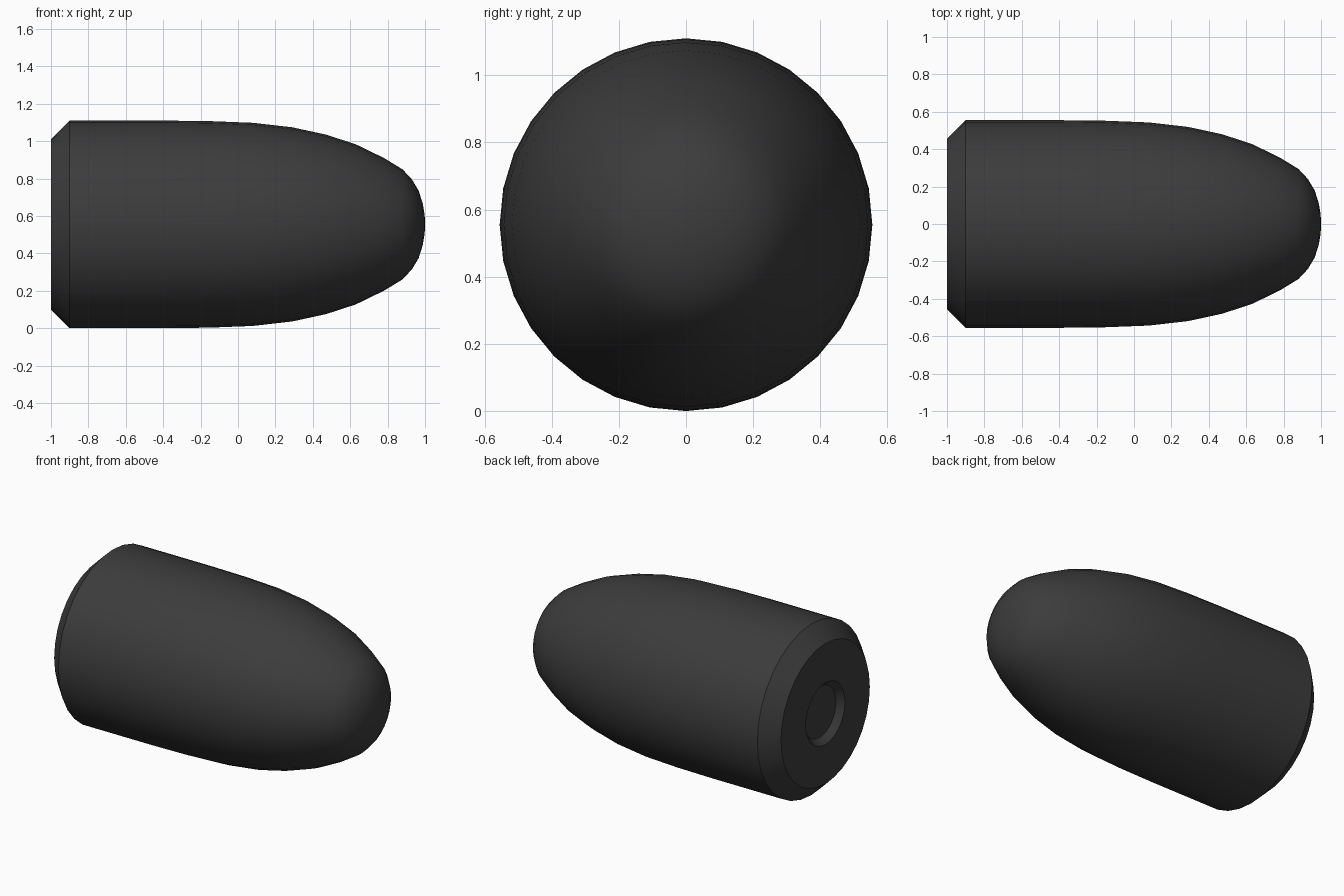
import bpy, bmesh, math

if "Cube" in bpy.data.objects:
    bpy.data.objects.remove(bpy.data.objects["Cube"])

SIDES = 32
CENTRE_Z = 0.555

# Half profile (x, radius): recess floor, recess wall, base, chamfer, body, rounded nose
profile = [(-0.96, 0), (-0.96, 0.165), (-1, 0.2), (-1, 0.455), (-0.9, 0.555),
           (-0.4, 0.555), (-0.15, 0.552), (0.08, 0.543), (0.29, 0.519),
           (0.47, 0.48), (0.63, 0.428), (0.78, 0.355), (0.88, 0.294),
           (0.93, 0.24), (0.966, 0.18), (0.988, 0.11), (0.998, 0.05), (1, 0)]

# Lathe the profile around the x axis
bm = bmesh.new()
rings = []
for x, r in profile:
    count = SIDES if r else 1
    rings.append([bm.verts.new((x, r * math.sin(2 * math.pi * i / SIDES),
                                CENTRE_Z + r * math.cos(2 * math.pi * i / SIDES)))
                  for i in range(count)])
for a, b in zip(rings, rings[1:]):
    for i in range(SIDES):
        j = (i + 1) % SIDES
        if len(a) == 1:
            bm.faces.new((a[0], b[i], b[j]))
        elif len(b) == 1:
            bm.faces.new((a[i], b[0], a[j]))
        else:
            bm.faces.new((a[i], b[i], b[j], a[j]))
bmesh.ops.recalc_face_normals(bm, faces=bm.faces)
mesh = bpy.data.meshes.new("rounded_slug")
bm.to_mesh(mesh)
bm.free()
slug = bpy.data.objects.new("rounded_slug", mesh)
bpy.context.collection.objects.link(slug)

# Dark grey finish
mat = bpy.data.materials.new("dark_grey")
mat.diffuse_color = (0.045, 0.045, 0.045, 1)
mat.use_nodes = True
mat.node_tree.nodes["Principled BSDF"].inputs["Base Color"].default_value = mat.diffuse_color
mesh.materials.append(mat)

# Smooth body with crisp base edges
bpy.context.view_layer.objects.active = slug
slug.select_set(True)
bpy.ops.object.shade_smooth_by_angle(angle=math.radians(30))
